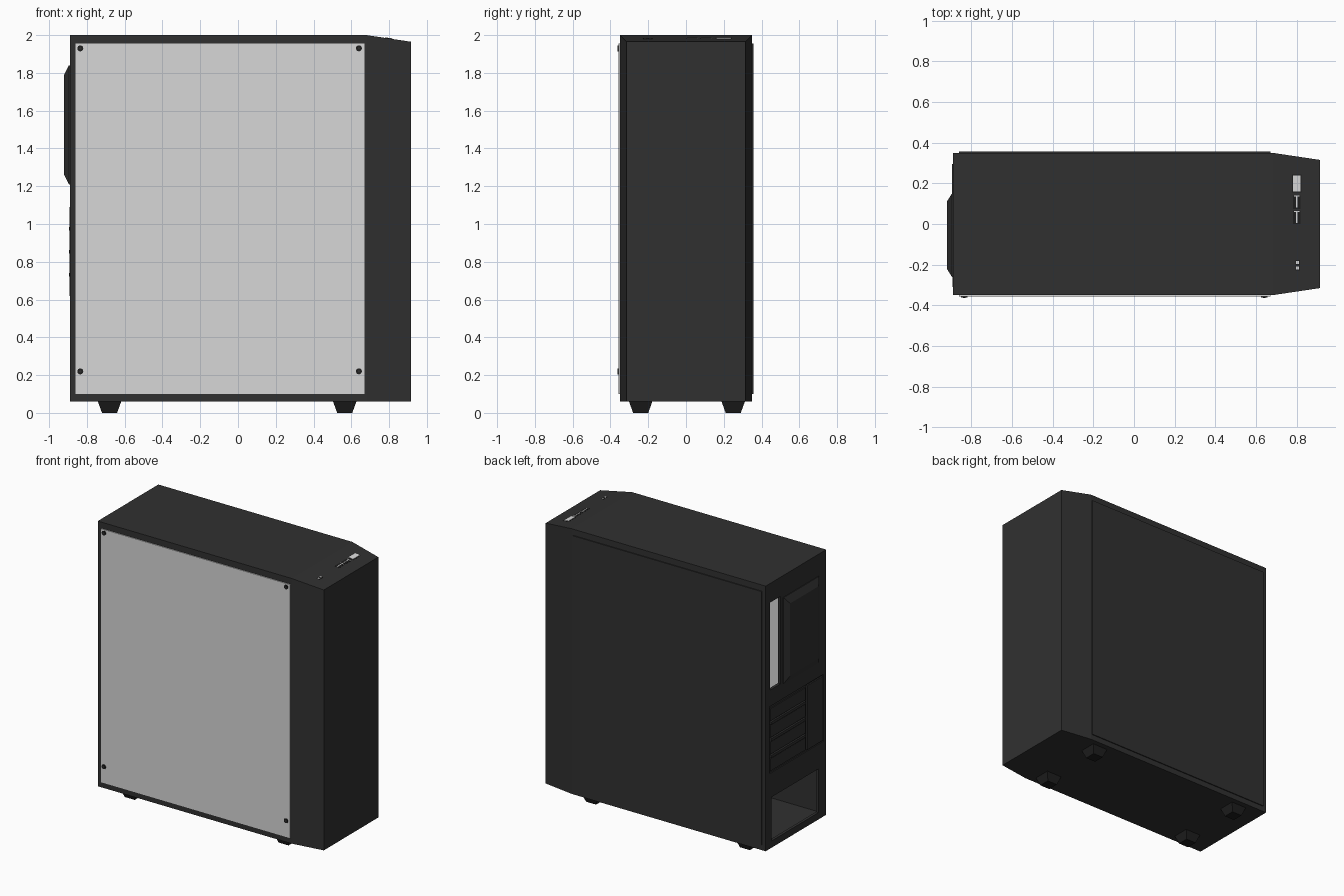
import bpy, bmesh, math
from mathutils import Matrix

if "Cube" in bpy.data.objects:
    bpy.data.objects.remove(bpy.data.objects["Cube"])


def material(name, r, g, b):
    m = bpy.data.materials.new(name)
    m.diffuse_color = (r, g, b, 1)
    m.use_nodes = True
    m.node_tree.nodes["Principled BSDF"].inputs["Base Color"].default_value = m.diffuse_color
    return m


CASE = material("charcoal", 0.030, 0.030, 0.030)
DARK = material("black", 0.013, 0.013, 0.013)
GLASS = material("pale glass", 0.68, 0.68, 0.68)
LIGHT = material("light grey", 0.72, 0.72, 0.72)


def loft(name, rings, mat):
    """Closed solid through matching rings of points."""
    bm = bmesh.new()
    vs = [[bm.verts.new(p) for p in r] for r in rings]
    n = len(vs[0])
    for a, b in zip(vs, vs[1:]):
        for i in range(n):
            bm.faces.new((a[i], a[(i + 1) % n], b[(i + 1) % n], b[i]))
    bm.faces.new(vs[0])
    bm.faces.new(vs[-1])
    bmesh.ops.recalc_face_normals(bm, faces=bm.faces)
    me = bpy.data.meshes.new(name)
    bm.to_mesh(me)
    bm.free()
    me.materials.append(mat)
    ob = bpy.data.objects.new(name, me)
    bpy.context.collection.objects.link(ob)
    return ob


def ring_x(x, y0, y1, z0, z1):
    return [(x, y0, z0), (x, y1, z0), (x, y1, z1), (x, y0, z1)]


def ring_z(z, x0, x1, y0, y1):
    return [(x0, y0, z), (x1, y0, z), (x1, y1, z), (x0, y1, z)]


def box(name, x, y, z, mat):
    return loft(name, [ring_x(x[0], *y, *z), ring_x(x[1], *y, *z)], mat)


def cut(ob, x, y, z):
    c = box("cutter", x, y, z, ob.data.materials[0])
    m = ob.modifiers.new("cut", 'BOOLEAN')
    m.operation, m.solver, m.object = 'DIFFERENCE', 'EXACT', c
    bpy.context.view_layer.objects.active = ob
    bpy.ops.object.modifier_apply(modifier=m.name)
    bpy.data.objects.remove(c)


# Hollow case shell with tapered front section
shell = loft("case_shell", [ring_x(-0.89, -0.35, 0.35, 0.06, 2.0),
                            ring_x(0.68, -0.35, 0.35, 0.06, 2.0),
                            ring_x(0.915, -0.315, 0.315, 0.06, 1.965)], CASE)
cut(shell, (-0.87, 0.66), (-0.335, 0.335), (0.08, 1.98))
cut(shell, (-0.84, 0.65), (-0.40, -0.30), (0.12, 1.935))   # window
cut(shell, (-0.95, -0.80), (0.18, 0.30), (1.22, 1.86))     # rear port opening
cut(shell, (-0.95, -0.80), (-0.26, 0.28), (0.11, 0.43))    # power supply opening
cut(shell, (-0.95, -0.882), (-0.32, 0.305), (0.61, 1.10))  # expansion bay recess

# Side panels
box("glass_panel", (-0.86, 0.67), (-0.357, -0.3495), (0.10, 1.955), GLASS)
box("left_panel", (-0.86, 0.67), (0.3495, 0.357), (0.10, 1.955), CASE)

# Power supply shroud inside
box("shroud_top", (-0.87, 0.66), (-0.325, 0.335), (0.45, 0.465), CASE)
box("shroud_side", (-0.87, 0.66), (-0.333, -0.323), (0.08, 0.465), CASE)

# Rear fan housing, bevelled outwards
loft("rear_fan_housing", [ring_x(-0.885, -0.26, 0.15, 1.21, 1.84),
                          ring_x(-0.895, -0.26, 0.15, 1.21, 1.84),
                          ring_x(-0.92, -0.22, 0.11, 1.26, 1.79)], CASE)

# Expansion slot covers with small lips, and the retaining plate
for i in range(4):
    z = 0.625 + i * 0.122
    box("slot_cover", (-0.889, -0.88), (-0.11, 0.295), (z, z + 0.09), CASE)
    if i:
        box("slot_lip", (-0.895, -0.88), (-0.11, 0.295), (z - 0.026, z - 0.006), CASE)
box("slot_retainer", (-0.892, -0.88), (-0.31, -0.13), (0.62, 1.09), CASE)

# Tapered feet
for x in (-0.68, 0.565):
    for y in (-0.24, 0.25):
        loft("foot", [ring_z(0, x - 0.04, x + 0.04, y - 0.04, y + 0.04),
                      ring_z(0.061, x - 0.062, x + 0.062, y - 0.062, y + 0.062)], DARK)


# Round parts: glass screws and front sockets
def disc(name, centre, axis, r, depth, mat, seg=16):
    bm = bmesh.new()
    rot = Matrix.Rotation(math.pi / 2, 4, 'X') if axis == 'Y' else Matrix()
    bmesh.ops.create_cone(bm, cap_ends=True, segments=seg, radius1=r, radius2=r,
                          depth=depth, matrix=Matrix.Translation(centre) @ rot)
    me = bpy.data.meshes.new(name)
    bm.to_mesh(me)
    bm.free()
    me.materials.append(mat)
    bpy.context.collection.objects.link(bpy.data.objects.new(name, me))


for x in (-0.835, 0.64):
    for z in (0.22, 1.93):
        disc("glass_screw", (x, -0.358, z), 'Y', 0.016, 0.008, DARK)
        disc("screw_centre", (x, -0.362, z), 'Y', 0.006, 0.002, CASE)


# Top controls lying on the sloped front section
def plate(name, x0, x1, y0, y1, h, mat):
    top = lambda x: 2.0 - (x - 0.68) * 0.035 / 0.235
    rings = []
    for d in (-0.003, h):
        rings.append([(x0, y0, top(x0) + d), (x1, y0, top(x1) + d),
                      (x1, y1, top(x1) + d), (x0, y1, top(x0) + d)])
    loft(name, rings, mat)


plate("power_button_rim", 0.777, 0.823, 0.156, 0.244, 0.001, DARK)
plate("power_button", 0.782, 0.818, 0.161, 0.239, 0.003, LIGHT)
for y0, y1 in ((0.0, 0.066), (0.074, 0.140)):
    plate("usb_port", 0.782, 0.818, y0, y1, 0.001, DARK)
    plate("usb_tongue", 0.797, 0.803, y0 + 0.006, y1 - 0.006, 0.002, LIGHT)
    plate("usb_end", 0.786, 0.814, y1 - 0.006, y1 - 0.001, 0.002, LIGHT)
for y in (-0.19, -0.216):
    plate("indicator_rim", 0.793, 0.815, y - 0.012, y + 0.012, 0.001, DARK)
    plate("indicator", 0.797, 0.810, y - 0.007, y + 0.007, 0.002, LIGHT)
